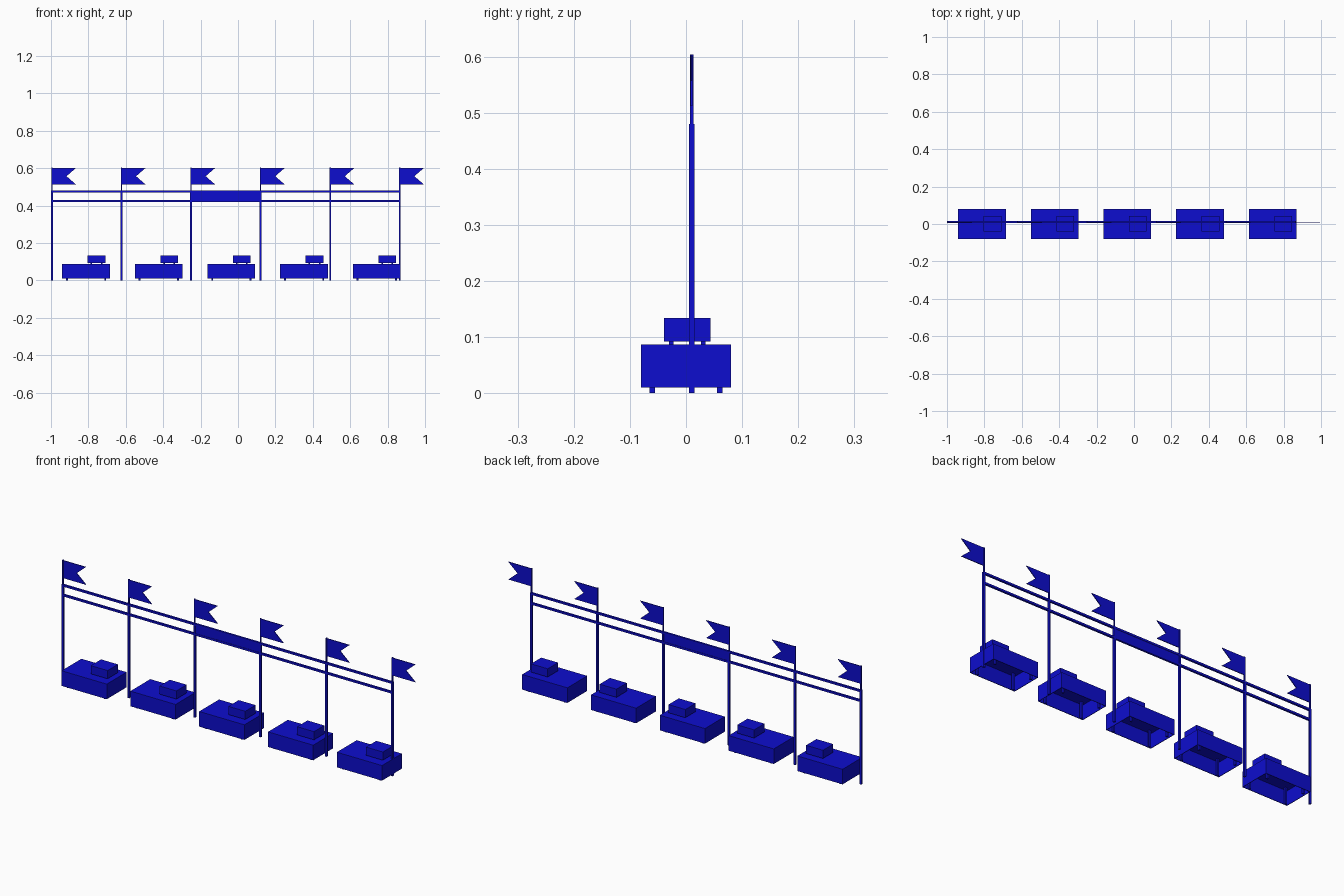
import bpy, bmesh
from mathutils import Matrix, Vector

if "Cube" in bpy.data.objects:
    bpy.data.objects.remove(bpy.data.objects["Cube"])

# One blue for everything
blue = bpy.data.materials.new("royal_blue")
blue.use_nodes = True
BLUE = (0.004, 0.004, 0.62, 1)
blue.diffuse_color = BLUE
blue.node_tree.nodes["Principled BSDF"].inputs["Base Color"].default_value = BLUE


def finish(bm, name):
    bmesh.ops.recalc_face_normals(bm, faces=bm.faces[:])
    mesh = bpy.data.meshes.new(name)
    bm.to_mesh(mesh)
    bm.free()
    mesh.materials.append(blue)
    ob = bpy.data.objects.new(name, mesh)
    bpy.context.collection.objects.link(ob)
    return ob


def add_box(bm, low, high):
    low, high = Vector(low), Vector(high)
    matrix = Matrix.Translation((low + high) / 2) @ Matrix.Diagonal((*(high - low), 1))
    return bmesh.ops.create_cube(bm, size=1, matrix=matrix)["verts"]


def box(name, low, high):
    bm = bmesh.new()
    add_box(bm, low, high)
    return finish(bm, name)


def tray(name, low, high, foot_z, leg_inset, wall=0.004, leg=0.005):
    """Box hollow from below, on four thin legs."""
    bm = bmesh.new()
    add_box(bm, low, high)
    bm.normal_update()
    bottom = min(bm.faces, key=lambda f: f.normal.z)
    bmesh.ops.inset_region(bm, faces=[bottom], thickness=wall)
    inner = bmesh.ops.extrude_discrete_faces(bm, faces=[bottom])["faces"][0]
    bmesh.ops.translate(bm, verts=inner.verts[:], vec=(0, 0, high[2] - low[2] - wall))
    dx, dy = leg_inset
    for x in (low[0] + dx, high[0] - dx):
        for y in (low[1] + dy, high[1] - dy):
            add_box(bm, (x - leg, y - leg, foot_z), (x + leg, y + leg, high[2] - wall))
    return finish(bm, name)


# Five tables, each with a small raised block
for i in range(5):
    x = -0.94 + 0.3885 * i
    tray(f"table_{i + 1}", (x, -0.08, 0.01), (x + 0.255, 0.08, 0.087), 0, (0.025, 0.02))
    tray(f"table_block_{i + 1}", (x + 0.136, -0.039, 0.092), (x + 0.231, 0.044, 0.134),
         0.086, (0.02, 0.013), leg=0.004)

# Posts with flagpoles and swallowtail flags
Y = 0.01
poles = [-0.995 + 0.372 * i for i in range(6)]
for i, x in enumerate(poles):
    box(f"post_{i + 1}", (x - 0.005, Y - 0.005, 0), (x + 0.005, Y + 0.005, 0.48))
    box(f"flagpole_{i + 1}", (x - 0.003, Y - 0.003, 0.48), (x + 0.003, Y + 0.003, 0.604))
    bm = bmesh.new()
    outline = [(0, 0.512), (0.13, 0.512), (0.078, 0.557), (0.13, 0.602), (0, 0.602)]
    face = bm.faces.new([bm.verts.new((x + px, Y - 0.002, z)) for px, z in outline])
    out = bmesh.ops.extrude_face_region(bm, geom=[face])["geom"]
    bmesh.ops.translate(bm, vec=(0, 0.004, 0),
                        verts=[g for g in out if isinstance(g, bmesh.types.BMVert)])
    finish(bm, f"flag_{i + 1}")

# Two long rails and the sign panel between them
for name, z in (("lower_rail", 0.425), ("upper_rail", 0.475)):
    box(name, (poles[0], Y - 0.005, z - 0.005), (poles[-1], Y + 0.005, z + 0.005))
box("sign_panel", (poles[2], Y - 0.003, 0.428), (poles[3], Y + 0.003, 0.472))
